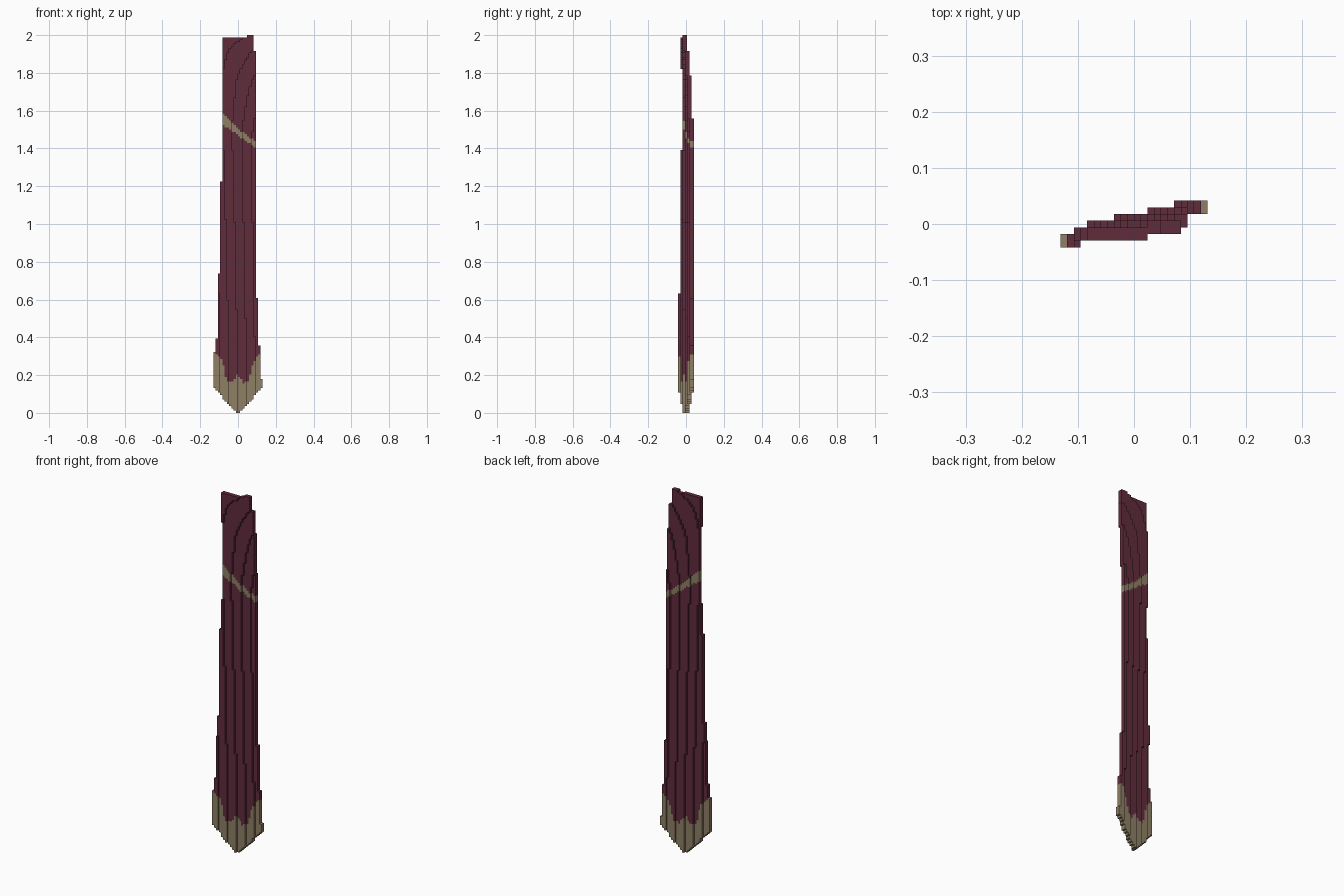
import bpy, bmesh
from mathutils import Vector

if "Cube" in bpy.data.objects:
    bpy.data.objects.remove(bpy.data.objects["Cube"], do_unlink=True)

ROWS = 168
V = 2 / ROWS                      # block size


def material(name, rgb):
    m = bpy.data.materials.new(name)
    m.use_nodes = True
    m.diffuse_color = (*rgb, 1)
    m.node_tree.nodes["Principled BSDF"].inputs["Base Color"].default_value = (*rgb, 1)
    return m


def lerp(points, t):
    """Piecewise linear value of (t, value) points, held flat past the ends."""
    if t <= points[0][0]:
        return points[0][1]
    for (a, va), (b, vb) in zip(points, points[1:]):
        if t <= b:
            return va + (vb - va) * (t - a) / (b - a)
    return points[-1][1]


def steps(table, z):
    """First width whose upper height limit lies above z."""
    return next(w for limit, w in table if z < limit)


# Stepped half widths in blocks: (up to height, blocks)
LEFT_X = [(0.18, 11), (0.36, 10), (0.61, 9), (1.92, 8), (9, 7)]
RIGHT_X = [(0.32, 11), (0.39, 10), (0.74, 9), (1.23, 8), (9, 7)]
# Depth of the slanted sheet, in blocks, at seven blocks to either side
DEPTH_NEG = [(0, -2.25), (0.5, -2.2), (1.38, -1.65), (1.45, -1.4),
             (1.78, -1.45), (1.92, -1.8), (2, -2.2)]
DEPTH_POS = [(0, 1.25), (0.5, 1.4), (1.4, 1.8), (1.53, 1.5),
             (1.78, 0.5), (1.92, -0.5), (2, -1.4)]
# Upper edge of the pale tip and both edges of the slanting stripe, by x
TIP_TOP = [(-0.12, 0.32), (-0.085, 0.28), (-0.06, 0.165), (-0.025, 0.17), (0, 0.205),
           (0.03, 0.16), (0.06, 0.17), (0.075, 0.25), (0.11, 0.31)]
STRIPE_TOP = [(-0.08, 1.585), (-0.04, 1.55), (0, 1.51), (0.05, 1.465), (0.09, 1.44)]
STRIPE_LOW = [(-0.08, 1.525), (-0.04, 1.50), (0, 1.47), (0.05, 1.435), (0.09, 1.41)]

# Sort the blocks of the sheet into parts
cells = {}
for k in range(ROWS):
    z = (k + 0.5) * V
    for i in range(-steps(RIGHT_X, z), steps(LEFT_X, z)):
        x = (i + 0.5) * V
        if z < abs(x) * 1.1 - 0.008:          # pointed lower end
            continue
        if k == ROWS - 1 and i < 4:           # raised top corner
            continue
        a, b = lerp(DEPTH_NEG, z), lerp(DEPTH_POS, z)
        first = round((a + b) / 2 + (b - a) / 14 * (i + 0.5))
        if z < lerp(TIP_TOP, x):
            part = "pale_tip"
        elif lerp(STRIPE_LOW, x) < z < lerp(STRIPE_TOP, x):
            part = "slanting_stripe"
        else:
            part = "cloth_strip"
        for j in (first, first + 1):
            cells[i, j, k] = part

DIRECTIONS = [(s if n == 0 else 0, s if n == 1 else 0, s if n == 2 else 0)
              for n in range(3) for s in (-1, 1)]


def build_part(name, mat):
    """Join the exposed block sides of one part into clean stepped faces."""
    bm = bmesh.new()
    for (i, j, k), part in cells.items():
        if part != name:
            continue
        centre = Vector((i + 0.5, j, k + 0.5))
        for d in DIRECTIONS:
            if (i + d[0], j + d[1], k + d[2]) in cells:
                continue
            n = Vector(d)
            u = Vector((d[1], d[2], d[0]))
            w = n.cross(u)
            bm.faces.new([bm.verts.new((centre + (n + u * p + w * q) / 2) * V)
                          for p, q in ((-1, -1), (1, -1), (1, 1), (-1, 1))])
    bmesh.ops.remove_doubles(bm, verts=bm.verts, dist=V * 0.01)
    bmesh.ops.dissolve_limit(bm, angle_limit=0.02, verts=bm.verts, edges=bm.edges)
    mesh = bpy.data.meshes.new(name)
    bm.to_mesh(mesh)
    bm.free()
    mesh.materials.append(mat)
    bpy.context.collection.objects.link(bpy.data.objects.new(name, mesh))


maroon = material("maroon cloth", (0.120, 0.025, 0.046))
tan = material("dull tan", (0.275, 0.215, 0.130))
build_part("cloth_strip", maroon)
build_part("pale_tip", tan)
build_part("slanting_stripe", tan)
